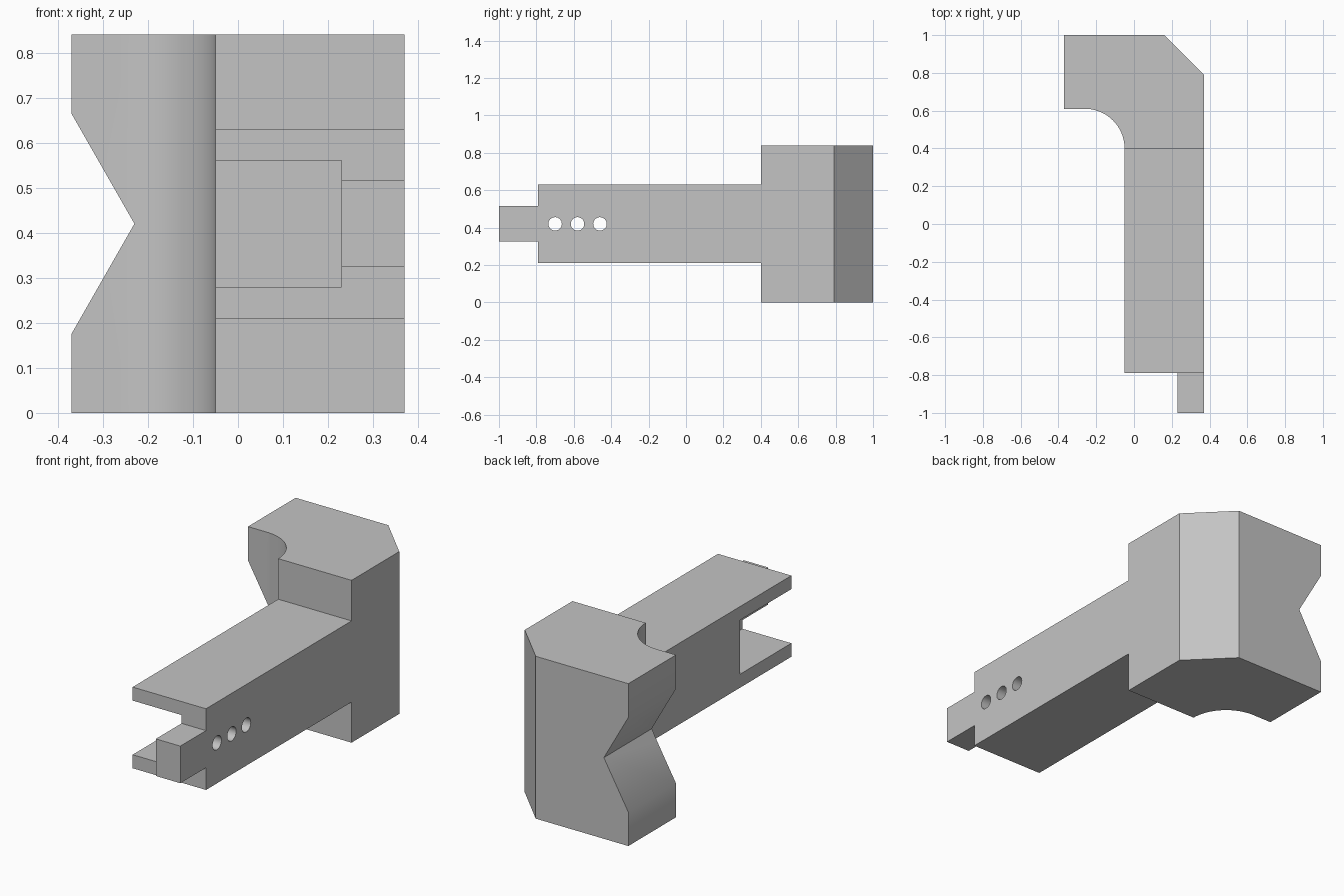
import bpy, bmesh, math
from mathutils import Vector

cube = bpy.data.objects.get("Cube")
if cube:
    bpy.data.objects.remove(cube, do_unlink=True)

grey = bpy.data.materials.new("light_grey")
grey.use_nodes = True
colour = (0.55, 0.55, 0.55, 1)
grey.diffuse_color = colour
grey.node_tree.nodes["Principled BSDF"].inputs["Base Color"].default_value = colour


def prism(name, profile, direction):
    """Extrude a closed 3D outline along a direction."""
    bm = bmesh.new()
    face = bm.faces.new([bm.verts.new(p) for p in profile])
    out = bmesh.ops.extrude_face_region(bm, geom=[face])
    moved = [v for v in out["geom"] if isinstance(v, bmesh.types.BMVert)]
    bmesh.ops.translate(bm, verts=moved, vec=Vector(direction))
    bmesh.ops.recalc_face_normals(bm, faces=bm.faces)
    mesh = bpy.data.meshes.new(name)
    bm.to_mesh(mesh)
    bm.free()
    mesh.materials.append(grey)
    obj = bpy.data.objects.new(name, mesh)
    bpy.context.collection.objects.link(obj)
    return obj


def box(name, x, y, z):
    outline = [(x[i], y[j], z[0]) for i, j in ((0, 0), (1, 0), (1, 1), (0, 1))]
    return prism(name, outline, (0, 0, z[1] - z[0]))


def combine(target, tool, operation):
    """Apply a boolean and discard the tool object."""
    tool.hide_render = True
    mod = target.modifiers.new(tool.name, "BOOLEAN")
    mod.operation, mod.solver, mod.object = operation, "EXACT", tool
    bpy.context.view_layer.objects.active = target
    bpy.ops.object.modifier_apply(modifier=mod.name)
    bpy.data.objects.remove(tool, do_unlink=True)


SIDE, INNER, WALL = 0.37, -0.05, 0.23
MID, HEIGHT = 0.42, 0.84

# Head block with chamfered back corner and concave inner fillet
RADIUS = 0.21
fillet = [(INNER - RADIUS + RADIUS * math.cos(a), 0.4 + RADIUS * math.sin(a))
          for a in (math.pi / 2 * i / 24 for i in range(25))]
outline = fillet + [(-SIDE, 0.61), (-SIDE, 1), (0.16, 1), (SIDE, 0.79), (SIDE, 0.4)]
bracket = prism("bracket", [(x, y, 0) for x, y in outline], (0, 0, HEIGHT))

# V notch in the head
slope = 0.245 / 0.14
notch = [(-0.23, 0.3, MID)] + [(-0.47, 0.3, MID + s * slope * 0.24) for s in (1, -1)]
combine(bracket, prism("notch_cutter", notch, (0, 1, 0)), "DIFFERENCE")

# Arm and end tab
combine(bracket, box("arm", (INNER, SIDE), (-0.79, 0.5), (0.21, 0.63)), "UNION")
combine(bracket, box("end_tab", (WALL, SIDE), (-1, -0.6), (0.325, 0.517)), "UNION")

# Open pocket in the front of the arm
combine(bracket, box("pocket_cutter", (-0.2, WALL), (-1.1, -0.37), (0.28, 0.56)), "DIFFERENCE")

# Row of through holes in the side wall
for y in (-0.70, -0.58, -0.46):
    ring = [(0.15, y + 0.036 * math.cos(a), MID + 0.036 * math.sin(a))
            for a in (math.tau * i / 32 for i in range(32))]
    combine(bracket, prism("hole_cutter", ring, (0.3, 0, 0)), "DIFFERENCE")

# Smooth curved faces, keep hard edges
bpy.ops.object.select_all(action="DESELECT")
bracket.select_set(True)
bpy.context.view_layer.objects.active = bracket
bpy.ops.object.shade_smooth_by_angle(angle=math.radians(30))
